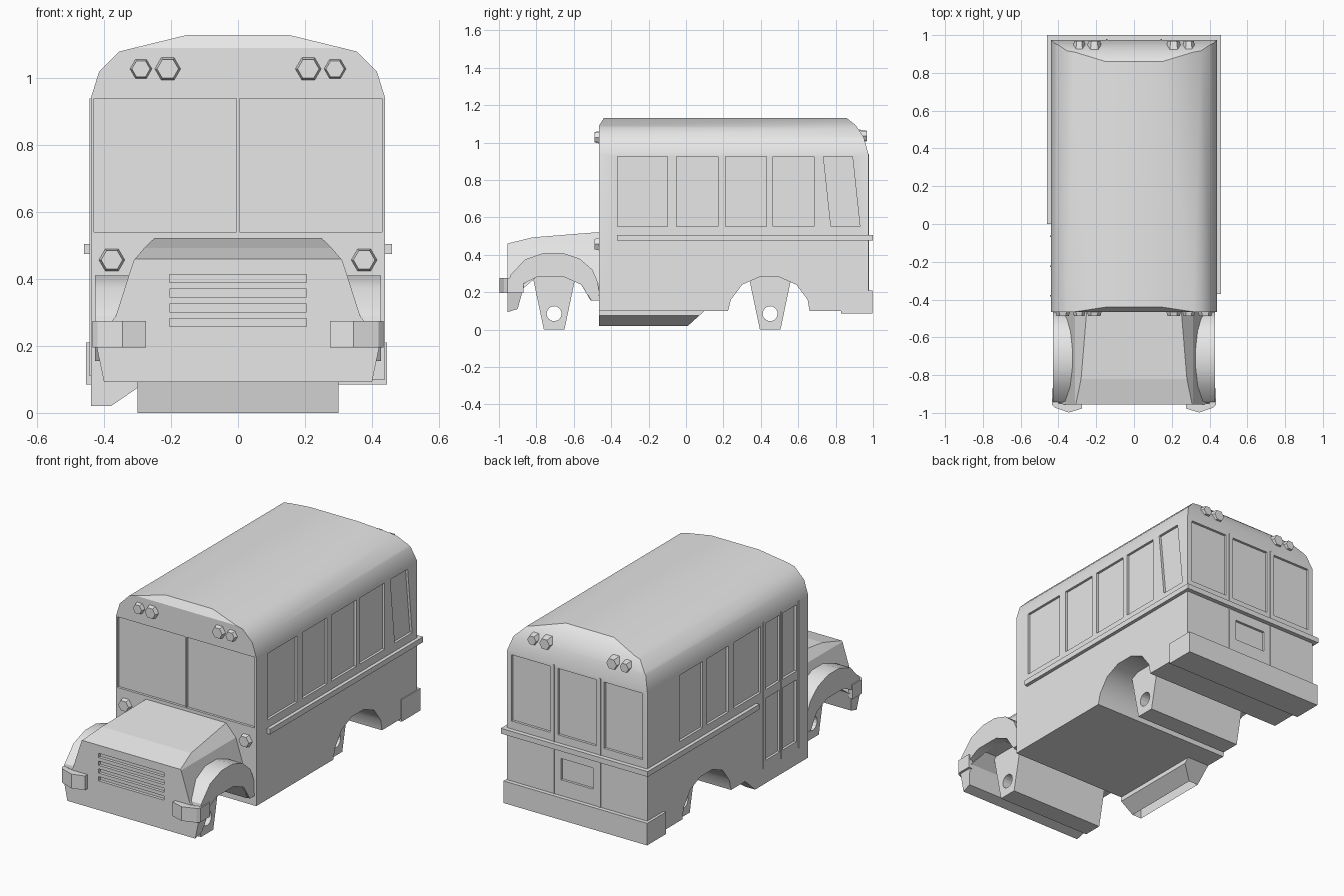
import bpy, bmesh, math

old = bpy.data.objects.get("Cube")
if old:
    bpy.data.objects.remove(old, do_unlink=True)

grey = bpy.data.materials.new("plain_grey")
grey.use_nodes = True
grey.diffuse_color = (0.8, 0.8, 0.8, 1)
for node in grey.node_tree.nodes:
    if node.type == 'BSDF_PRINCIPLED':
        node.inputs["Base Color"].default_value = (0.8, 0.8, 0.8, 1)


def finish(name, bm):
    bmesh.ops.recalc_face_normals(bm, faces=bm.faces)
    mesh = bpy.data.meshes.new(name)
    bm.to_mesh(mesh)
    bm.free()
    mesh.materials.append(grey)
    ob = bpy.data.objects.new(name, mesh)
    bpy.context.collection.objects.link(ob)
    return ob


def loft(bm, rings):
    """Skin closed rings of equal length and cap both ends."""
    loops = [[bm.verts.new(p) for p in ring] for ring in rings]
    n = len(loops[0])
    for a, b in zip(loops, loops[1:]):
        for i in range(n):
            j = (i + 1) % n
            bm.faces.new((a[i], a[j], b[j], b[i]))
    bm.faces.new(loops[0][::-1])
    bm.faces.new(loops[-1])


def add_prism(bm, pts, axis, lo, hi, taper=1):
    """Extrude a 2D outline along an axis, optionally shrinking the far end."""
    place = {'X': lambda u, v, d: (d, u, v),
             'Y': lambda u, v, d: (u, d, v),
             'Z': lambda u, v, d: (u, v, d)}[axis]
    cu = sum(p[0] for p in pts) / len(pts)
    cv = sum(p[1] for p in pts) / len(pts)
    far = [(cu + (u - cu) * taper, cv + (v - cv) * taper) for u, v in pts]
    loft(bm, [[place(u, v, lo) for u, v in pts], [place(u, v, hi) for u, v in far]])


def prism(name, pts, axis, lo, hi, taper=1):
    bm = bmesh.new()
    add_prism(bm, pts, axis, lo, hi, taper)
    return finish(name, bm)


def rect(u0, u1, v0, v1):
    return [(u0, v0), (u1, v0), (u1, v1), (u0, v1)]


def polygon(u, v, r, n):
    return [(u + r * math.cos(2 * math.pi * i / n), v + r * math.sin(2 * math.pi * i / n))
            for i in range(n)]


def box(name, x, y, z):
    return prism(name, rect(*x, *y), 'Z', *z)


def boolean(ob, other, operation):
    other.hide_render = True
    mod = ob.modifiers.new(operation.lower(), 'BOOLEAN')
    mod.operation, mod.solver, mod.object = operation, 'EXACT', other
    bpy.ops.object.select_all(action='DESELECT')
    ob.select_set(True)
    bpy.context.view_layer.objects.active = ob
    bpy.ops.object.modifier_apply(modifier=mod.name)
    bpy.data.objects.remove(other, do_unlink=True)


def smooth(ob, degrees):
    bpy.ops.object.select_all(action='DESELECT')
    ob.select_set(True)
    bpy.context.view_layer.objects.active = ob
    bpy.ops.object.shade_smooth_by_angle(angle=math.radians(degrees))


# Bus body: side outline crossed with front outline
arch = [(.225, .1), (.24, .16), (.3, .24), (.39, .28), (.5, .28), (.59, .24), (.65, .16), (.66, .1)]
side = [(-.465, .1)] + arch + [(.975, .1), (.975, .94), (.95, 1.03), (.91, 1.09), (.86, 1.13),
                               (-.44, 1.13), (-.465, 1.09)]
half = [(.44, .05), (.44, .94), (.415, 1.02), (.355, 1.08), (.15, 1.13)]
outline = half + [(-x, z) for x, z in reversed(half)]
body = prism("bus_body", side, 'X', -.6, .6)
boolean(body, prism("cross_section", outline, 'Y', -.7, 1.2), 'INTERSECT')

# Recessed windows and doors
Z0, Z1, D = .55, .925, .014
bm = bmesh.new()
for y0, y1 in ((-.365, -.1), (-.05, .17), (.21, .43), (.465, .685)):
    add_prism(bm, rect(y0, y1, Z0, Z1), 'X', .44 - D, .5)
add_prism(bm, [(.775, Z0), (.93, Z0), (.89, Z1), (.735, Z1)], 'X', .44 - D, .5)
for y0, y1 in ((-.04, .2), (.25, .44), (.48, .685)):
    add_prism(bm, rect(y0, y1, Z0, Z1), 'X', -.5, D - .44)
for y0, y1 in ((-.36, -.235), (-.21, -.085)):
    for z0, z1 in ((.15, .5), (Z0, Z1)):
        add_prism(bm, rect(y0, y1, z0, z1), 'X', -.5, D - .44)
for x0, x1 in ((-.41, -.17), (-.12, .12), (.17, .41)):
    add_prism(bm, rect(x0, x1, Z0, Z1), 'Y', .975 - D, 1.1)
add_prism(bm, rect(-.1, .1, .3, .42), 'Y', .975 - D, 1.1)
for x0, x1 in ((-.43, -.004), (.004, .43)):
    add_prism(bm, rect(x0, x1, .54, .94), 'Y', -.6, D - .465)
boolean(body, finish("window_cutter", bm), 'DIFFERENCE')
smooth(body, 32)

# Door edges
for x in (-.145, .145):
    box("rear_door_seam", (x - .004, x + .004), (.97, .979), (.21, .94))
for y in (-.38, -.2225, -.065):
    box("side_door_seam", (-.444, -.435), (y - .004, y + .004), (.11, .94))

# Belt rails and rear bumper
box("left_rail", (.435, .46), (-.37, 1), (.475, .505))
box("right_rail", (-.46, -.435), (0, 1), (.475, .505))
box("rear_rail", (-.45, .45), (.97, 1), (.475, .505))
box("rear_bumper", (-.455, .445), (.83, .998), (.085, .21))

# Entry step under the side door
step = prism("entry_step", [(-.465, .02), (.01, .02), (.11, .11), (-.465, .11)], 'X', -.6, 0)
boolean(step, prism("step_section", [(-.44, 0), (-.44, .02), (-.38, .02), (-.3, .075), (-.3, .2),
                                     (-.44, .2)], 'Y', -.7, .3), 'INTERSECT')

# Hood and front panel, flaring toward the bottom
rings = []
for y, top, z in ((-.955, .308, .46), (-.82, .28, .493), (-.455, .25, .522)):
    pts = [(.4, .09), (.425, .21), (.365, .29), (.312, .455), (top, z)]
    rings.append([(x, y, h) for x, h in pts] + [(-x, y, h) for x, h in reversed(pts)])
bm = bmesh.new()
loft(bm, rings)
hood = finish("hood", bm)

# Front wheel opening and grille slots
bm = bmesh.new()
add_prism(bm, [(-.96, .0), (-.957, .092), (-.9, .11), (-.87, .22), (-.8, .28), (-.65, .28),
               (-.56, .24), (-.51, .155), (-.44, .155), (-.44, 0)], 'X', -.6, .6)
for i in range(4):
    z = .258 + i * .044
    add_prism(bm, rect(-.205, .205, z, z + .024), 'Y', -1, -.938)
boolean(hood, finish("hood_cutter", bm), 'DIFFERENCE')

# Fenders and split front bumper
fender = [(-.955, .21), (-.94, .29), (-.86, .375), (-.76, .41), (-.66, .41), (-.57, .38), (-.5, .32),
          (-.47, .25), (-.465, .155), (-.505, .155), (-.56, .24), (-.65, .28), (-.8, .28), (-.88, .24)]
bumper = [(.275, -.95), (.275, -.977), (.345, -.998), (.42, -.972), (.435, -.955), (.435, -.87), (.41, -.87),
          (.4, -.95)]
for name, s in (("left", 1), ("right", -1)):
    ob = prism(name + "_fender", fender, 'X', s * .32, s * .428)
    smooth(ob, 32)
    prism(name + "_front_bumper", [(s * x, y) for x, y in bumper], 'Z', .195, .275)

# Axle blocks with through holes
for name, y in (("front", -.705), ("rear", .45)):
    block = prism(name + "_axle_block", [(y - .055, 0), (y + .055, 0), (y + .118, .3), (y - .118, .3)],
                  'X', -.3, .3)
    boolean(block, prism("hole_cutter", polygon(y, .085, .04, 16), 'X', -.5, .5), 'DIFFERENCE')

# Hexagonal lamps
for s in (1, -1):
    for x, r in ((.21, .04), (.29, .034)):
        prism("front_roof_lamp", polygon(s * x, 1.028, r, 6), 'Y', -.46, -.488, .8)
        prism("rear_roof_lamp", polygon(s * x, 1.035, r, 6), 'Y', .925, .968, .8)
    prism("side_lamp", polygon(s * .377, .457, .04, 6), 'Y', -.46, -.488, .8)
